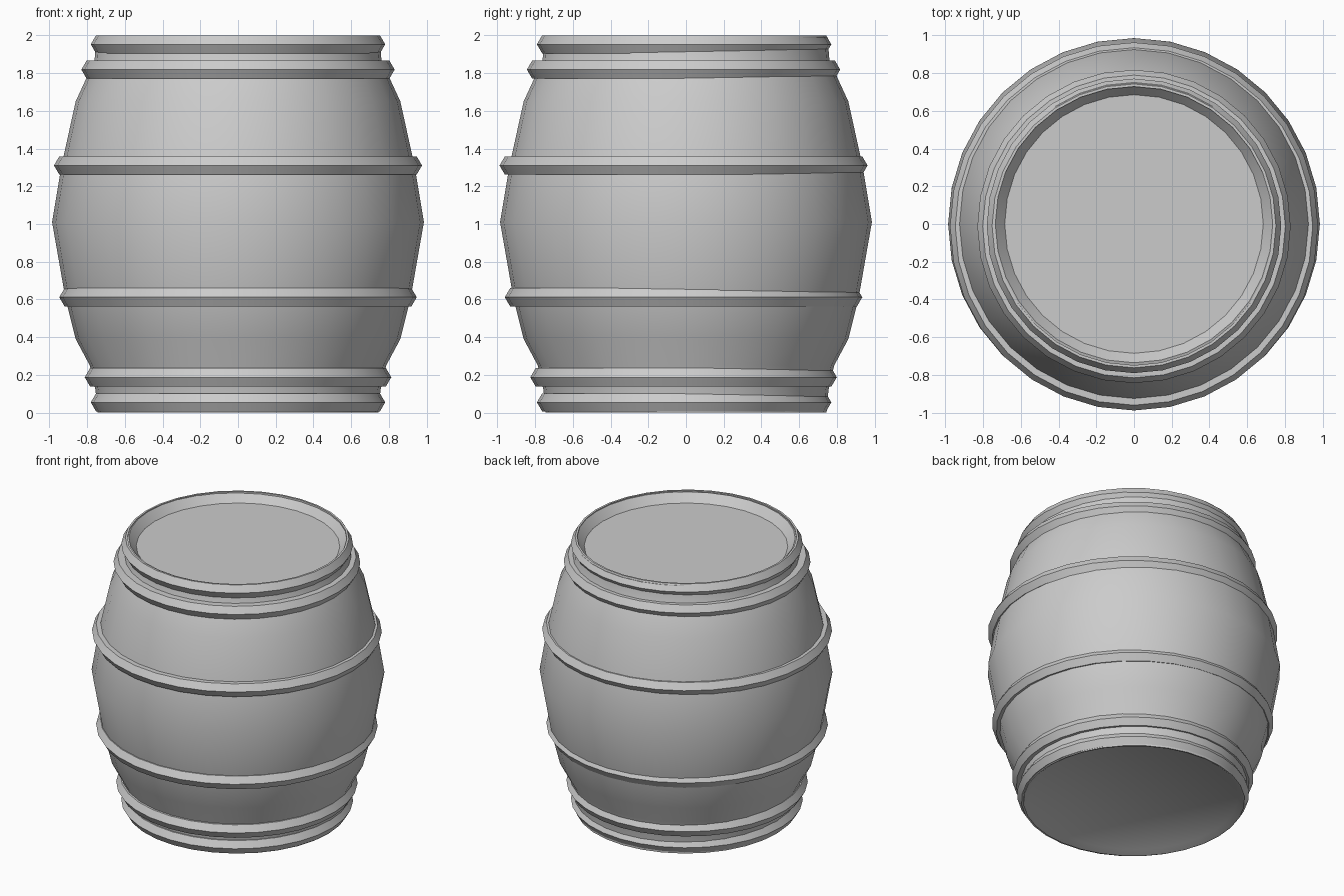
import bpy, math

if "Cube" in bpy.data.objects:
    bpy.data.objects.remove(bpy.data.objects["Cube"])

SEG = 32


def lathe(name, profile, closed=False, offset_y=0.0):
    """Revolve (radius, z) points around z; open profiles get end caps."""
    verts, faces = [], []
    n = len(profile)
    for r, z in profile:
        for i in range(SEG):
            a = 2 * math.pi * i / SEG
            verts.append((r * math.cos(a), r * math.sin(a) + offset_y, z))
    for k in range(n if closed else n - 1):
        a, b = k * SEG, ((k + 1) % n) * SEG
        for i in range(SEG):
            j = (i + 1) % SEG
            faces.append((a + i, a + j, b + j, b + i))
    if not closed:
        faces.append(tuple(reversed(range(SEG))))
        faces.append(tuple((n - 1) * SEG + i for i in range(SEG)))
    mesh = bpy.data.meshes.new(name)
    mesh.from_pydata(verts, [], faces)
    obj = bpy.data.objects.new(name, mesh)
    bpy.context.collection.objects.link(obj)
    bpy.ops.object.select_all(action='DESELECT')
    obj.select_set(True)
    bpy.context.view_layer.objects.active = obj
    bpy.ops.object.shade_smooth_by_angle(angle=math.radians(40))
    return obj


# Bulging body with a shallow recess in each end
lathe("barrel_body", [
    (0.70, 0.025), (0.735, 0.0), (0.745, 0.0), (0.755, 0.12),
    (0.785, 0.25), (0.86, 0.39), (0.915, 0.61), (0.985, 1.01),
    (0.935, 1.31), (0.86, 1.65), (0.80, 1.78), (0.76, 1.87),
    (0.75, 1.99), (0.735, 1.995), (0.685, 1.935)])

# Six-sided hoops: (name, outer radius, height)
HOOPS = [
    ("bottom_rim_hoop", 0.78, 0.055),
    ("lower_quarter_hoop", 0.812, 0.188),
    ("lower_bulge_hoop", 0.947, 0.612),
    ("upper_bulge_hoop", 0.975, 1.31),
    ("upper_quarter_hoop", 0.83, 1.818),
    ("top_rim_hoop", 0.78, 1.952),
]
for name, outer, z in HOOPS:
    flat, half = outer - 0.028, 0.048
    inner = outer - 0.075
    if "rim" in name:
        # rim hoops stop inside the stave thickness
        inner = 0.738
    lathe(name, [(inner, z - half), (flat, z - half), (outer, z),
                 (flat, z + half), (inner, z + half)],
          closed=True, offset_y=-0.013 if "rim" not in name else -0.01)
